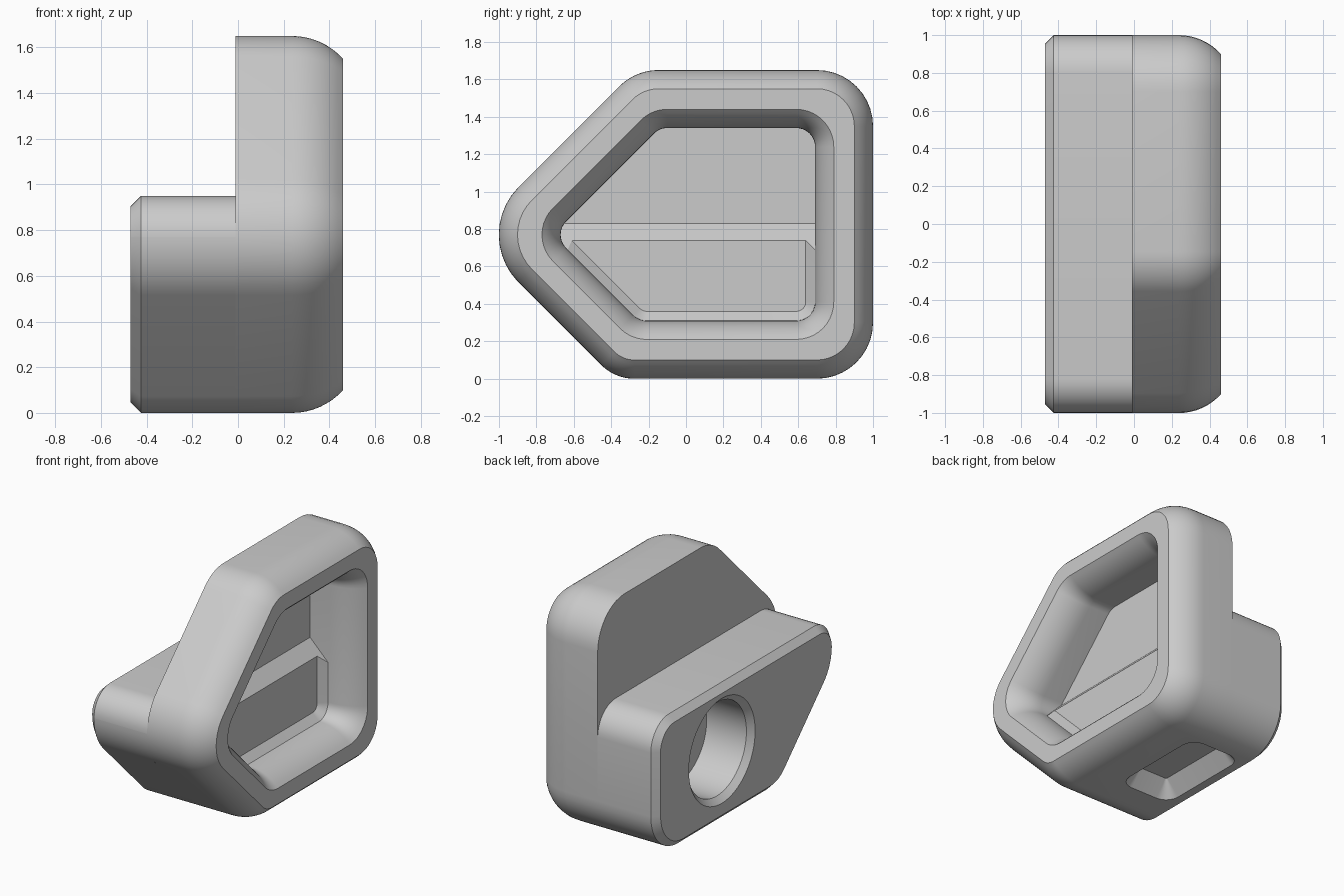
import bpy, bmesh, math
from mathutils import Vector

cube = bpy.data.objects.get("Cube")
if cube:
    bpy.data.objects.remove(cube, do_unlink=True)

grey = bpy.data.materials.new("light_grey")
grey.use_nodes = True
COLOUR = (0.6, 0.6, 0.6, 1)
grey.diffuse_color = COLOUR
grey.node_tree.nodes["Principled BSDF"].inputs["Base Color"].default_value = COLOUR
STEPS = 10


def outline(corners, radii, inset=0.0):
    """Rounded polygon moved inward by inset; every inset gives the same point count."""
    pts = [Vector(c) for c in corners]
    out = []
    for i, p in enumerate(pts):
        e1 = (p - pts[i - 1]).normalized()
        e2 = (pts[(i + 1) % len(pts)] - p).normalized()
        n1, n2 = Vector((-e1.y, e1.x)), Vector((-e2.y, e2.x))
        centre = p + (n1 + n2) / (1 + n1.dot(n2)) * radii[i]
        a1 = math.atan2(-n1.y, -n1.x)
        turn = math.acos(max(-1, min(1, n1.dot(n2))))
        for k in range(STEPS + 1):
            a = a1 + turn * k / STEPS
            out.append(centre + (radii[i] - inset) * Vector((math.cos(a), math.sin(a))))
    return out


def along_x(x, ring):
    return [(x, p.x, p.y) for p in ring]


def along_z(z, ring):
    return [(p.x, p.y, z) for p in ring]


def loft(name, rings, cut=None):
    """Closed solid through matching rings, optionally sliced by a plane."""
    bm = bmesh.new()
    rows = [[bm.verts.new(co) for co in ring] for ring in rings]
    n = len(rows[0])
    for a, b in zip(rows, rows[1:]):
        for i in range(n):
            j = (i + 1) % n
            bm.faces.new((a[i], a[j], b[j], b[i]))
    bm.faces.new(rows[0][::-1])
    bm.faces.new(rows[-1])
    if cut:
        bmesh.ops.bisect_plane(bm, geom=bm.verts[:] + bm.edges[:] + bm.faces[:],
                               plane_co=cut[0], plane_no=cut[1], clear_outer=True)
        bmesh.ops.edgeloop_fill(bm, edges=[e for e in bm.edges if e.is_boundary])
    bmesh.ops.recalc_face_normals(bm, faces=bm.faces)
    mesh = bpy.data.meshes.new(name)
    bm.to_mesh(mesh)
    bm.free()
    mesh.materials.append(grey)
    obj = bpy.data.objects.new(name, mesh)
    bpy.context.collection.objects.link(obj)
    return obj


def finish(obj, cutters=()):
    bpy.ops.object.select_all(action='DESELECT')
    obj.select_set(True)
    bpy.context.view_layer.objects.active = obj
    for c in cutters:
        mod = obj.modifiers.new("cut", 'BOOLEAN')
        mod.operation, mod.solver, mod.object = 'DIFFERENCE', 'EXACT', c
        bpy.ops.object.modifier_apply(modifier=mod.name)
    bpy.ops.object.shade_smooth_by_angle(angle=math.radians(30))


# Side profiles as (y, z) corners
BODY = [(1, 0), (1, 1.65), (-0.27, 1.65), (-1.15, 0.77), (-0.38, 0)]
BODY_R = [0.3, 0.3, 0.3, 0.36, 0.25]
STEP = [(1, 0), (1, 0.95), (-1, 0.95), (-1, 0.62), (-0.38, 0)]
STEP_R = [0.3, 0.2, 0.18, 0.36, 0.25]
INNER_R = [0.41] * 5
WALL, RIM, BACK, FRONT, FLOOR = 0.31, 0.1, -0.01, 0.46, 0.08

# Rounded rim section as (x, inset from the side wall)
ROUND = 0.3
sweep = math.acos(1 - RIM / ROUND)
start = FRONT - ROUND * math.sin(sweep)
arc = [(start + ROUND * math.sin(sweep * k / 8), ROUND * (1 - math.cos(sweep * k / 8)))
       for k in range(9)]

# Main housing with its open cavity
rings = [along_x(BACK, outline(BODY, BODY_R))]
rings += [along_x(x, outline(BODY, BODY_R, d)) for x, d in arc]
rings += [along_x(x, outline(BODY, INNER_R, WALL - d)) for x, d in reversed(arc)]
rings.append(along_x(FLOOR, outline(BODY, INNER_R, WALL)))
housing = loft("housing", rings)

# Lower block behind the housing, with a chamfered end
block = loft("lower_block", [along_x(x, outline(STEP, STEP_R, d))
                             for x, d in ((-0.47, 0.045), (-0.425, 0), (BACK, 0))])

# Raised floor in the cavity: dished edge, sloping top
raised_floor = loft("raised_floor",
                    [along_x(x, outline(BODY, INNER_R, WALL + d))
                     for x, d in ((0.05, -0.02), (0.24, -0.02), (0.17, 0.05))],
                    cut=((0.17, 0, 0.74), (1, 0, 1)))

# Round socket in the block's end
circle = [Vector((math.cos(a), math.sin(a)))
          for a in (math.tau * k / 64 for k in range(64))]
socket = loft("socket_cutter",
              [along_x(x, [Vector((0.27, 0.5)) + r * p for p in circle])
               for x, r in ((-0.5, 0.4), (-0.43, 0.33), (-0.12, 0.33))])

# Tapered recess in the underside
RECESS = [(-0.36, -0.08), (0.05, -0.08), (0.05, 0.66), (-0.36, 0.66)]
recess = loft("recess_cutter", [along_z(z, outline(RECESS, [0.1] * 4, d))
                                for z, d in ((-0.02, -0.02), (0.11, 0.09))])

finish(housing, [recess])
finish(block, [recess, socket])
finish(raised_floor)
for cutter in (socket, recess):
    bpy.data.objects.remove(cutter, do_unlink=True)
